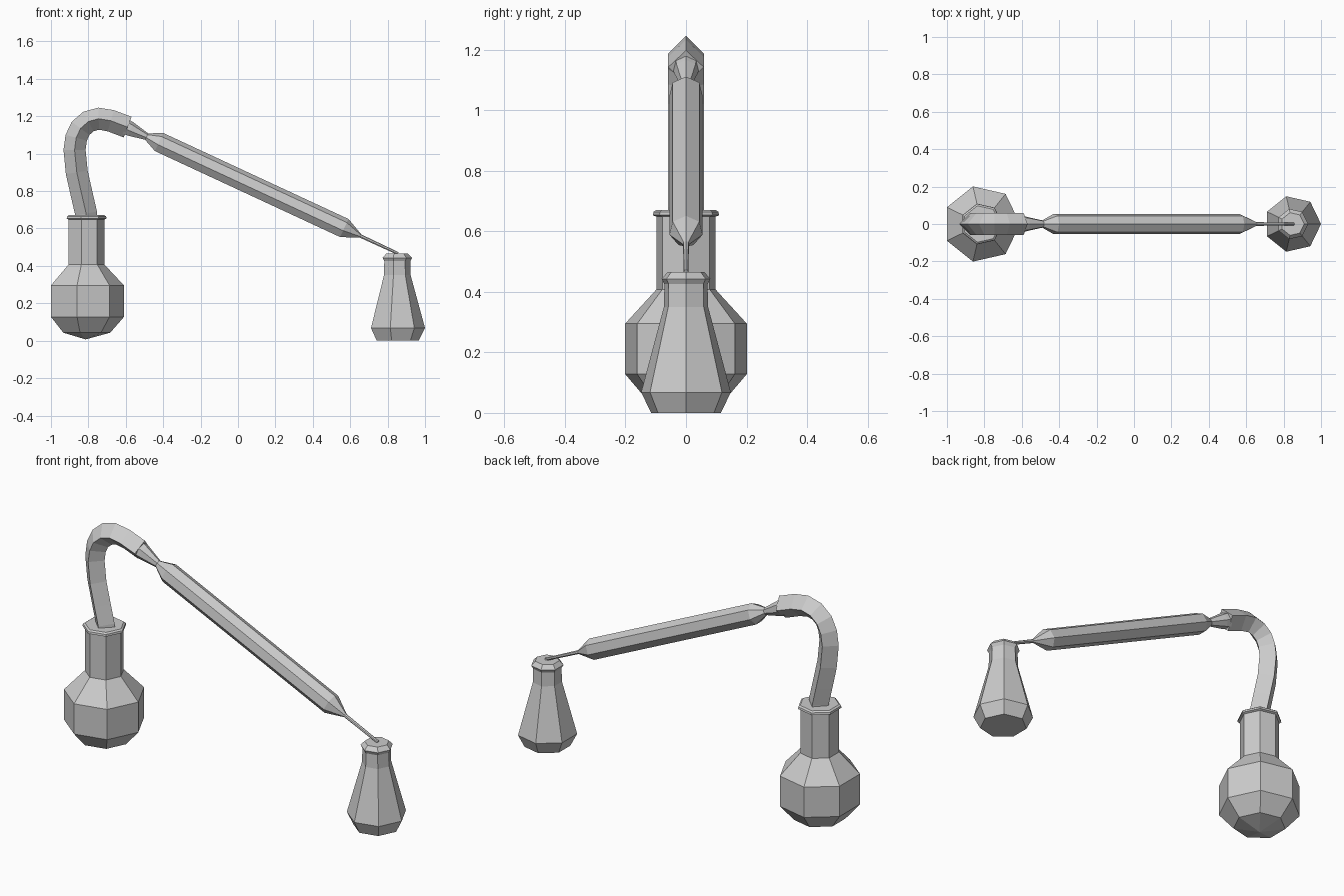
import bpy, bmesh
from math import sin, cos, pi, atan2
from mathutils import Matrix, Vector

if "Cube" in bpy.data.objects:
    bpy.data.objects.remove(bpy.data.objects["Cube"])


def skin(name, rings, matrix=Matrix()):
    """Join rings of points (a single point makes an apex) into a closed flat-shaded mesh."""
    bm = bmesh.new()
    loops = [[bm.verts.new(p) for p in ring] for ring in rings]
    for a, b in zip(loops, loops[1:]):
        n = max(len(a), len(b))
        for i in range(n):
            j = (i + 1) % n
            if len(a) == 1:
                bm.faces.new((a[0], b[j], b[i]))
            elif len(b) == 1:
                bm.faces.new((a[i], a[j], b[0]))
            else:
                bm.faces.new((a[i], a[j], b[j], b[i]))
    for end in (loops[0], loops[-1]):
        if len(end) > 2:
            bm.faces.new(end)
    bmesh.ops.recalc_face_normals(bm, faces=bm.faces)
    mesh = bpy.data.meshes.new(name)
    bm.to_mesh(mesh)
    bm.free()
    obj = bpy.data.objects.new(name, mesh)
    obj.matrix_world = matrix
    bpy.context.collection.objects.link(obj)
    return obj


def lathe(name, profile, matrix, sides=7, phase=0.0):
    """Turn a (radius, height) profile around local z."""
    rings = []
    for r, z in profile:
        if r == 0:
            rings.append([(0, 0, z)])
        else:
            angles = [phase + 2 * pi * i / sides for i in range(sides)]
            rings.append([(r * cos(a), r * sin(a), z) for a in angles])
    return skin(name, rings, matrix)


def sweep(name, path, radius):
    """Sweep a diamond section along an (x, z) path in the y = 0 plane."""
    pts = [Vector((x, 0, z)) for x, z in path]
    rings = []
    for i, p in enumerate(pts):
        t = (pts[min(i + 1, len(pts) - 1)] - pts[max(i - 1, 0)]).normalized()
        side = Vector((0, radius, 0))
        up = Vector((-t.z, 0, t.x)) * radius
        rings.append([p + up, p + side, p - up, p - side])
    return skin(name, rings)


# Round-bottomed flask
lathe("round_flask",
      [(0, 0.007), (0.132, 0.043), (0.206, 0.128), (0.206, 0.295), (0.1, 0.408),
       (0.1, 0.648), (0.112, 0.653), (0.11, 0.664), (0.1, 0.671)],
      Matrix.Translation((-0.815, 0, 0)))

# Conical receiving flask
lathe("conical_flask",
      [(0.118, 0), (0.152, 0.068), (0.075, 0.35), (0.073, 0.425),
       (0.083, 0.443), (0.062, 0.465)],
      Matrix.Translation((0.848, 0, 0)))

# Bent tube rising out of the round flask
sweep("bent_tube",
      [(-0.808, 0.62), (-0.812, 0.68), (-0.835, 0.78), (-0.862, 0.90), (-0.874, 1.02),
       (-0.865, 1.085), (-0.842, 1.135), (-0.80, 1.172), (-0.745, 1.187),
       (-0.68, 1.176), (-0.59, 1.142)], 0.059)

# Sloping condenser: neck, jacket and drip tube on one axis
start, end = Vector((-0.4235, 0, 1.06)), Vector((0.567, 0, 0.60))
d = end - start
tilt = Matrix.Translation(start) @ Matrix.Rotation(atan2(d.x, d.z), 4, 'Y')
lathe("condenser",
      [(0.044, -0.195), (0.04, -0.165), (0.02, -0.072), (0.056, 0), (0.056, d.length),
       (0.01, d.length + 0.098), (0.008, d.length + 0.318)],
      tilt, phase=pi)
